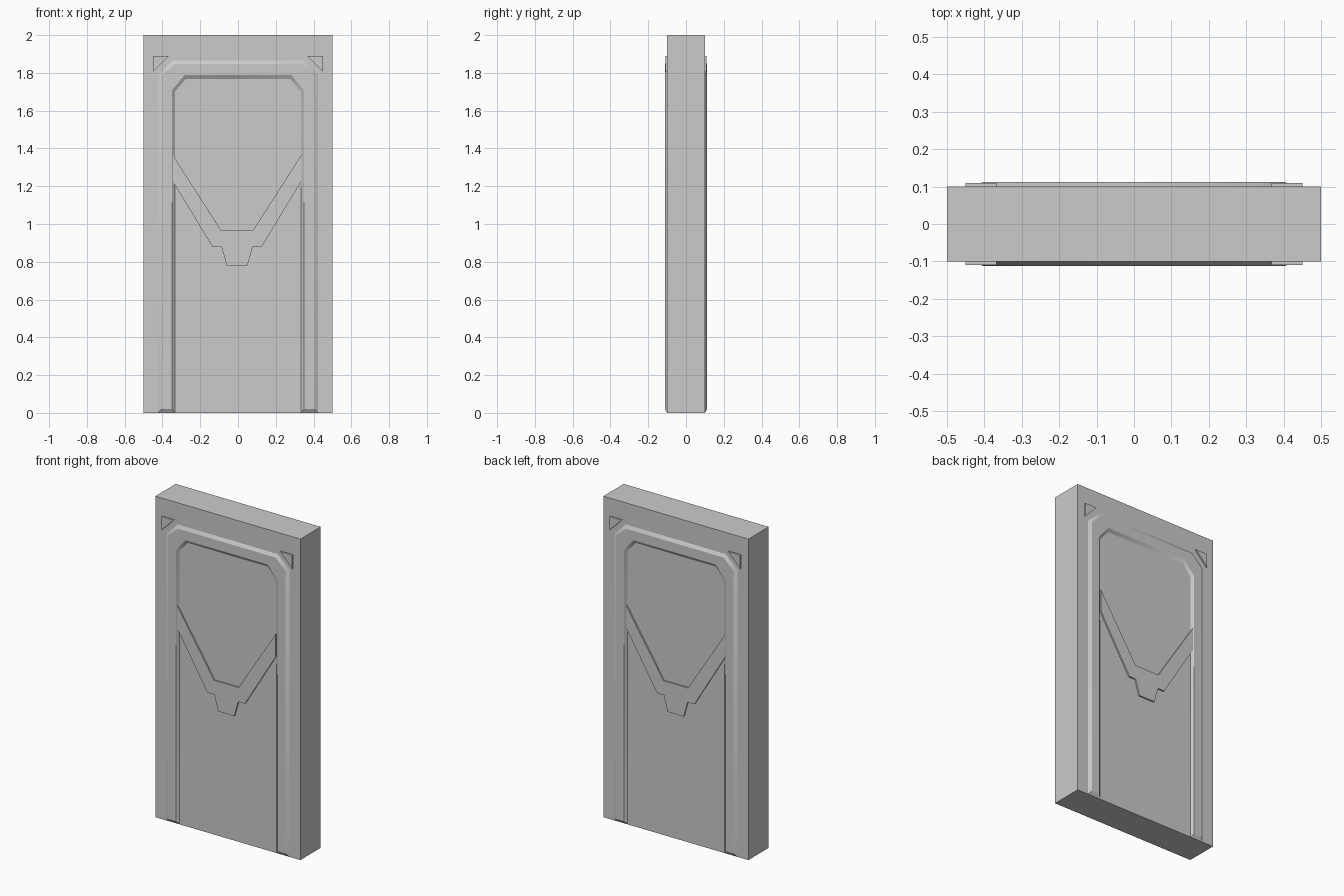
import bpy, bmesh

if "Cube" in bpy.data.objects:
    bpy.data.objects.remove(bpy.data.objects["Cube"])


def finish(bm, name, axes, merge=False):
    """Turn a bmesh into an object mirrored over the chosen (x, y, z) axes."""
    bmesh.ops.recalc_face_normals(bm, faces=bm.faces)
    mesh = bpy.data.meshes.new(name)
    bm.to_mesh(mesh)
    bm.free()
    obj = bpy.data.objects.new(name, mesh)
    bpy.context.collection.objects.link(obj)
    if any(axes):
        mod = obj.modifiers.new("mirror", 'MIRROR')
        mod.use_axis = axes
        mod.use_mirror_merge = merge
        mod.merge_threshold = 0.0005
    return obj


def plate(name, outline, y_face, axes):
    """Flat raised plate: an x/z outline extruded from inside the slab to y_face."""
    bm = bmesh.new()
    face = bm.faces.new([bm.verts.new((x, -0.095, z)) for x, z in outline])
    out = bmesh.ops.extrude_face_region(bm, geom=[face])
    for v in out["geom"]:
        if isinstance(v, bmesh.types.BMVert):
            v.co.y = y_face
    return finish(bm, name, axes)


# Door slab
bm = bmesh.new()
bmesh.ops.create_cube(bm, size=1)
for v in bm.verts:
    v.co = (v.co.x, v.co.y * 0.2, v.co.z * 2 + 1)
finish(bm, "door_slab", (False, False, False))

# Bevelled arch trim: four rails from the base to the centre line, then mirrored
rails = [
    (-0.099, [(0.425, 0.0), (0.425, 1.79), (0.345, 1.867), (0, 1.867)]),
    (-0.112, [(0.405, 0.02), (0.405, 1.783), (0.337, 1.846), (0, 1.846)]),
    (-0.112, [(0.350, 0.02), (0.350, 1.708), (0.283, 1.788), (0, 1.788)]),
    (-0.099, [(0.333, 0.0), (0.333, 1.700), (0.275, 1.767), (0, 1.767)]),
]
bm = bmesh.new()
grid = [[bm.verts.new((x, y, z)) for x, z in pts] for y, pts in rails]
for i in range(4):
    a, b = grid[i], grid[(i + 1) % 4]
    for j in range(3):
        bm.faces.new((a[j], a[j + 1], b[j + 1], b[j]))
bm.faces.new([rail[0] for rail in grid])
trim = finish(bm, "arch_trim", (True, True, False), merge=True)
bpy.context.view_layer.objects.active = trim
trim.select_set(True)
bpy.ops.object.shade_smooth_by_angle()

# V-shaped raised band with a stepped point
cx = -0.005
right = [(0.085, 0.966), (0.125, 1.03), (0.340, 1.365),
         (0.340, 1.225), (0.129, 0.877), (0.082, 0.877), (0.055, 0.78)]
outline = [(cx + x, z) for x, z in right] + [(cx - x, z) for x, z in reversed(right)]
plate("chevron_band", outline, -0.109, (False, True, False))

# Triangular corner plates
plate("corner_plate", [(0.45, 1.89), (0.367, 1.89), (0.45, 1.805)],
      -0.109, (True, True, False))
